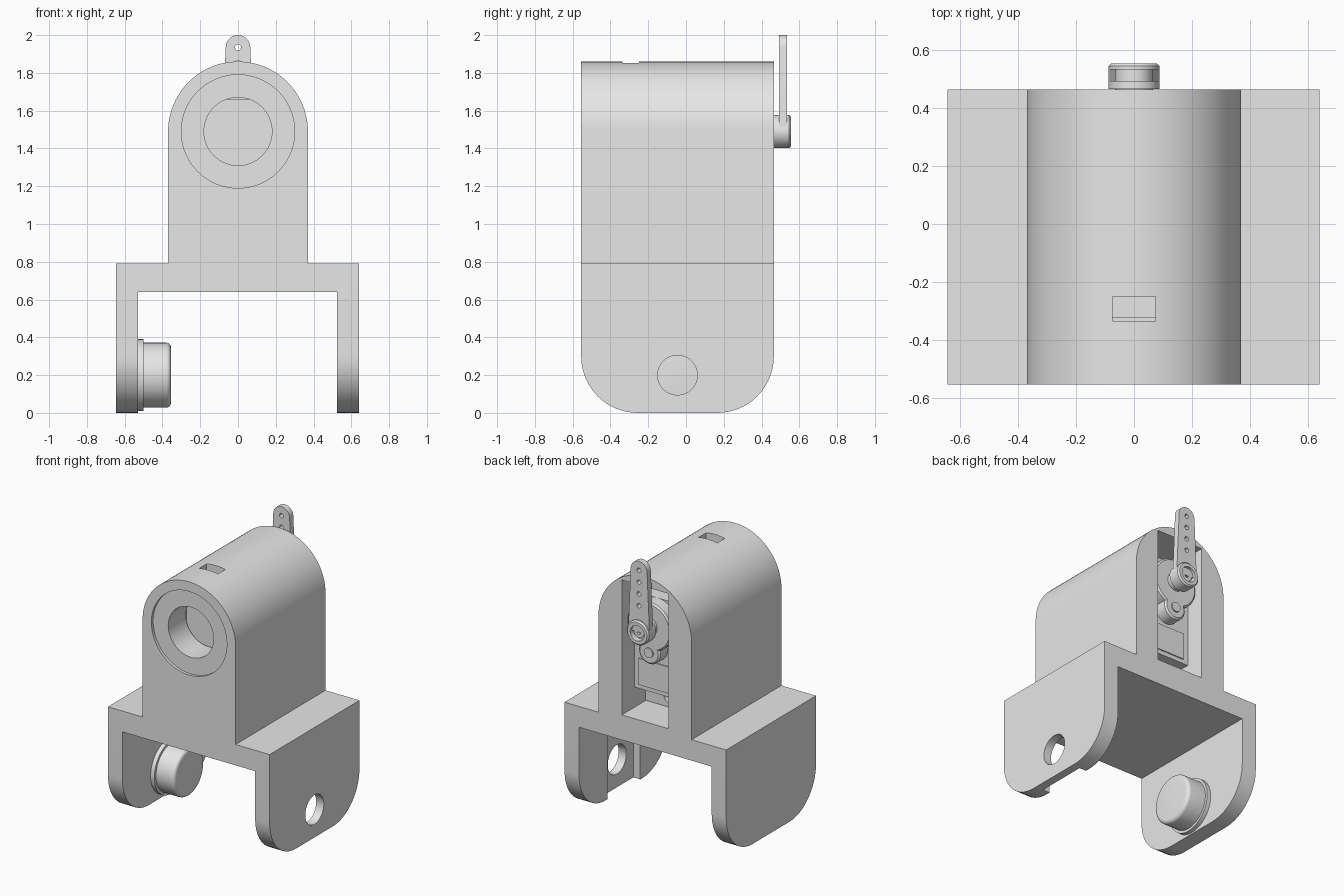
import bpy, bmesh, math
from mathutils import Vector

cube = bpy.data.objects.get("Cube")
if cube:
    bpy.data.objects.remove(cube, do_unlink=True)

GREY = (0.8, 0.8, 0.8, 1)
grey = bpy.data.materials.new("plain_grey")
grey.use_nodes = True
grey.diffuse_color = GREY
grey.node_tree.nodes["Principled BSDF"].inputs["Base Color"].default_value = GREY

AXLE_Y, AXLE_Z = -0.045, 0.2     # lower pivot
SHAFT_Z = 1.49                   # upper pivot
BACK, FRONT = 0.465, -0.555


def place(axis, u, v, d):
    """Map profile coordinates (u across, v up) and depth d to space."""
    return Vector((u, d, v)) if axis == "y" else Vector((d, u, v))


def finish(name, bm):
    bmesh.ops.remove_doubles(bm, verts=bm.verts, dist=1e-5)
    bmesh.ops.recalc_face_normals(bm, faces=bm.faces)
    mesh = bpy.data.meshes.new(name)
    bm.to_mesh(mesh)
    bm.free()
    mesh.materials.append(grey)
    ob = bpy.data.objects.new(name, mesh)
    bpy.context.collection.objects.link(ob)
    return ob


def prism_bm(outline, axis, a, b):
    bm = bmesh.new()
    face = bm.faces.new([bm.verts.new(place(axis, u, v, a)) for u, v in outline])
    ext = bmesh.ops.extrude_face_region(bm, geom=[face])["geom"]
    shift = place(axis, 0, 0, b - a)
    bmesh.ops.translate(bm, vec=shift, verts=[g for g in ext if isinstance(g, bmesh.types.BMVert)])
    bmesh.ops.recalc_face_normals(bm, faces=bm.faces)
    return bm


def prism(name, outline, axis, a, b):
    return finish(name, prism_bm(outline, axis, a, b))


def box(name, x0, x1, y0, y1, z0, z1):
    return prism(name, [(x0, z0), (x1, z0), (x1, z1), (x0, z1)], "y", y0, y1)


def arc(u, v, r, start, end, n):
    angles = [math.radians(start + (end - start) * i / n) for i in range(n + 1)]
    return [(u + r * math.cos(t), v + r * math.sin(t)) for t in angles]


def cylinder(name, axis, u, v, r, a, b, n=64):
    return prism(name, arc(u, v, r, 0, 360, n)[:-1], axis, a, b)


def lathe(name, axis, u, v, profile, n=64):
    """Revolve (radius, depth) points about an axis through (u, v)."""
    bm = bmesh.new()
    rings = []
    for r, d in profile:
        rings.append([bm.verts.new(place(axis, p, q, d))
                      for p, q in arc(u, v, r, 0, 360, n)[:-1]])
    for lo, hi in zip(rings, rings[1:]):
        for i in range(n):
            j = (i + 1) % n
            bm.faces.new((lo[i], lo[j], hi[j], hi[i]))
    return finish(name, bm)


def carve(ob, cutters):
    for c in cutters:
        c.hide_render = True
        mod = ob.modifiers.new("cut", "BOOLEAN")
        mod.operation, mod.solver, mod.object = "DIFFERENCE", "EXACT", c
    bpy.context.view_layer.update()
    deps = bpy.context.evaluated_depsgraph_get()
    mesh = bpy.data.meshes.new_from_object(ob.evaluated_get(deps))
    ob.modifiers.clear()
    ob.data = mesh
    for c in cutters:
        bpy.data.objects.remove(c, do_unlink=True)


# Bracket: forked legs, cross plate and arched housing in one outline
outline = [(-0.645, 0), (-0.53, 0), (-0.53, 0.64), (0.525, 0.64), (0.525, 0), (0.64, 0),
           (0.64, 0.79), (0.37, 0.79)]
outline += arc(0, SHAFT_Z, 0.37, 0, 180, 48)
outline += [(-0.37, 0.79), (-0.645, 0.79)]
bm = prism_bm(outline, "y", FRONT, BACK)
feet = [e for e in bm.edges
        if all(v.co.z < 1e-4 for v in e.verts) and abs(e.verts[0].co.y - e.verts[1].co.y) < 1e-4]
bmesh.ops.bevel(bm, geom=feet, offset=0.3, segments=16, profile=0.5, affect="EDGES")
bracket = finish("bracket", bm)

carve(bracket, [
    box("tab_pocket", -0.185, 0.185, 0.12, 0.6, 0.82, 1.79),
    box("body_pocket", -0.185, 0.185, -0.335, 0.2, 0.95, 1.67),
    cylinder("front_recess", "y", 0, SHAFT_Z, 0.30, -0.7, -0.535, 96),
    cylinder("front_hole", "y", 0, SHAFT_Z, 0.18, -0.7, -0.3),
    box("cable_slot", -0.075, 0.075, -0.335, -0.25, 1.6, 2),
    cylinder("axle_hole", "x", AXLE_Y, AXLE_Z, 0.105, 0.4, 0.8),
    box("horn_groove", 0.4, 0.58, AXLE_Y - 0.185, AXLE_Y + 0.185, -0.1, 0.6),
])

# Flanged bearing on the right leg
bearing = [(0, -0.53), (0.19, -0.53), (0.19, -0.50), (0.172, -0.50)]
bearing += [(r, d) for r, d in arc(0.147, -0.38, 0.025, 0, 90, 6)] + [(0, -0.355)]
lathe("flanged_bearing", "x", AXLE_Y, AXLE_Z, bearing)

# Servo: case, mounting tabs, gear turrets and output shaft
box("servo_case", -0.18, 0.18, -0.325, 0.33, 0.97, 1.66)
tabs = box("servo_tabs", -0.18, 0.18, 0.125, 0.2, 0.825, 1.785)
carve(tabs, [cylinder("screw_hole", "y", 0, z, 0.035, 0, 0.4, 24) for z in (0.895, 1.715)])
box("servo_label", -0.14, 0.14, 0.33, 0.338, 1.0, 1.19)
for name, z, r in (("large_turret", 1.485, 0.175), ("small_turret", 1.30, 0.085)):
    lathe(name, "y", 0, z, [(0, 0.32), (r, 0.32), (r, 0.41), (r - 0.012, 0.42), (0, 0.42)])
cylinder("turret_cap", "y", 0, 1.30, 0.035, 0.41, 0.43, 32)
cylinder("output_shaft", "y", 0, SHAFT_Z, 0.065, 0.41, 0.49, 32)
for x in (-0.13, 0.13):
    for z in (1.05, 1.58):
        cylinder("case_screw", "y", x, z, 0.02, -0.33, -0.32, 16)

# Output horn: tapered arm with a row of holes, and its hub and screw
arm = prism("horn_arm", arc(0, 1.935, 0.065, 0, 180, 20) + [(-0.085, SHAFT_Z), (0.085, SHAFT_Z)],
            "y", 0.493, 0.535)
carve(arm, [cylinder("horn_hole", "y", 0, 1.935 - 0.085 * i, 0.016, 0.4, 0.6, 20) for i in range(4)])
lathe("horn_hub", "y", 0, SHAFT_Z, [(0, 0.466), (0.088, 0.466), (0.088, 0.545), (0.078, 0.555),
                                    (0.055, 0.555), (0.055, 0.515), (0, 0.515)])
lathe("horn_screw", "y", 0, SHAFT_Z, [(0, 0.51), (0.04, 0.51), (0.04, 0.535), (0.015, 0.535),
                                      (0.015, 0.52), (0, 0.52)], 32)

# Smooth the round surfaces, keep the machined edges sharp
bpy.ops.object.select_all(action="DESELECT")
for ob in bpy.context.collection.objects:
    if ob.type == "MESH" and grey.name in ob.data.materials:
        ob.select_set(True)
        bpy.context.view_layer.objects.active = ob
bpy.ops.object.shade_smooth_by_angle(angle=math.radians(30))
